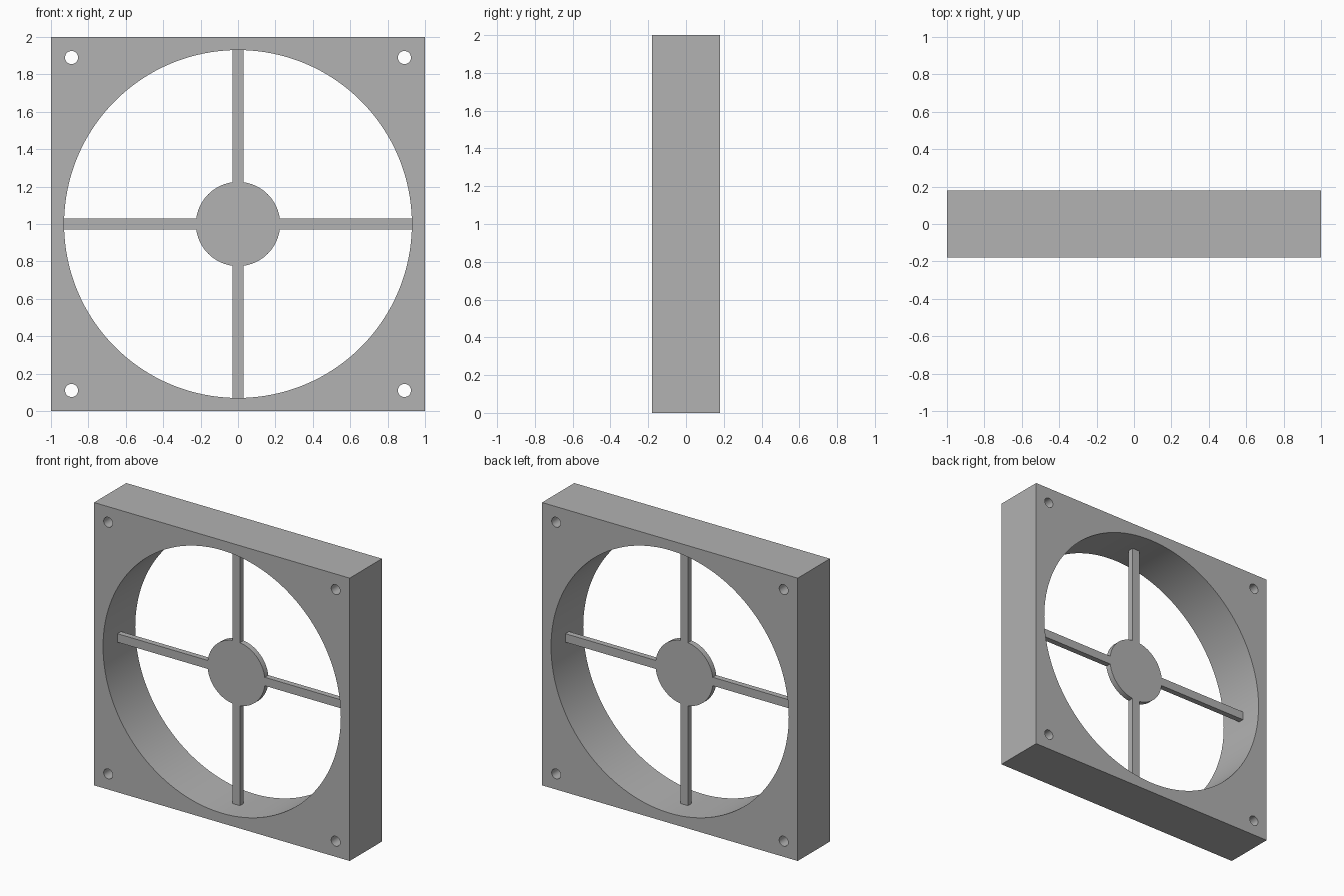
import bpy, bmesh
from math import sin, cos, pi, asin, radians
from mathutils import Matrix

cube = bpy.data.objects.get("Cube")
if cube:
    bpy.data.objects.remove(cube, do_unlink=True)

HALF_DEPTH = 0.18
RING_R = 0.93
HUB_R = 0.225
HUB_HALF = 0.02
SPOKE_HALF = 0.03
HOLE_POS = 0.89
HOLE_R = 0.035

grey = bpy.data.materials.new("plain grey")
grey.use_nodes = True
colour = (0.445, 0.445, 0.445, 1)
grey.diffuse_color = colour
grey.node_tree.nodes["Principled BSDF"].inputs["Base Color"].default_value = colour


def circle(cx, cy, r, n):
    return [(cx + r * cos(2 * pi * i / n), cy + r * sin(2 * pi * i / n)) for i in range(n)]


def extruded(name, outlines, half):
    """Fill closed outlines (inner ones become holes), thicken, and stand upright."""
    curve = bpy.data.curves.new(name + "_profile", "CURVE")
    curve.dimensions = "2D"
    curve.fill_mode = "BOTH"
    curve.extrude = half
    for pts in outlines:
        spline = curve.splines.new("POLY")
        spline.points.add(len(pts) - 1)
        for p, (x, y) in zip(spline.points, pts):
            p.co = (x, y, 0, 1)
        spline.use_cyclic_u = True
    temp = bpy.data.objects.new(name + "_profile", curve)
    bpy.context.collection.objects.link(temp)
    bpy.context.view_layer.update()
    deps = bpy.context.evaluated_depsgraph_get()
    mesh = bpy.data.meshes.new_from_object(temp.evaluated_get(deps))
    bpy.data.objects.remove(temp, do_unlink=True)
    bpy.data.curves.remove(curve)

    # Weld caps to walls and turn the profile to face the front
    bm = bmesh.new()
    bm.from_mesh(mesh)
    bmesh.ops.remove_doubles(bm, verts=bm.verts, dist=0.0002)
    bm.transform(Matrix.Translation((0, 0, 1)) @ Matrix.Rotation(pi / 2, 4, "X"))
    bmesh.ops.recalc_face_normals(bm, faces=bm.faces)
    bm.to_mesh(mesh)
    bm.free()
    mesh.name = name
    mesh.materials.clear()
    mesh.materials.append(grey)
    obj = bpy.data.objects.new(name, mesh)
    bpy.context.collection.objects.link(obj)
    bpy.ops.object.select_all(action="DESELECT")
    obj.select_set(True)
    bpy.context.view_layer.objects.active = obj
    bpy.ops.object.shade_smooth_by_angle(angle=radians(30))
    return obj


# Square frame with the large opening and four screw holes
square = [(-1, -1), (1, -1), (1, 1), (-1, 1)]
holes = [circle(sx * HOLE_POS, sy * HOLE_POS, HOLE_R, 32) for sx in (-1, 1) for sy in (-1, 1)]
extruded("frame", [square, circle(0, 0, RING_R, 128)] + holes, HALF_DEPTH)

# Round hub with four spokes, drawn as one outline
outline = []
root = asin(SPOKE_HALF / HUB_R)
tip = RING_R + 0.005
steps = 20
for k in range(4):
    a = k * pi / 2
    for side in (-SPOKE_HALF, SPOKE_HALF):
        outline.append((tip * cos(a) - side * sin(a), tip * sin(a) + side * cos(a)))
    for i in range(steps + 1):
        t = a + root + (pi / 2 - 2 * root) * i / steps
        outline.append((HUB_R * cos(t), HUB_R * sin(t)))
extruded("hub_and_spokes", [outline], HUB_HALF)
